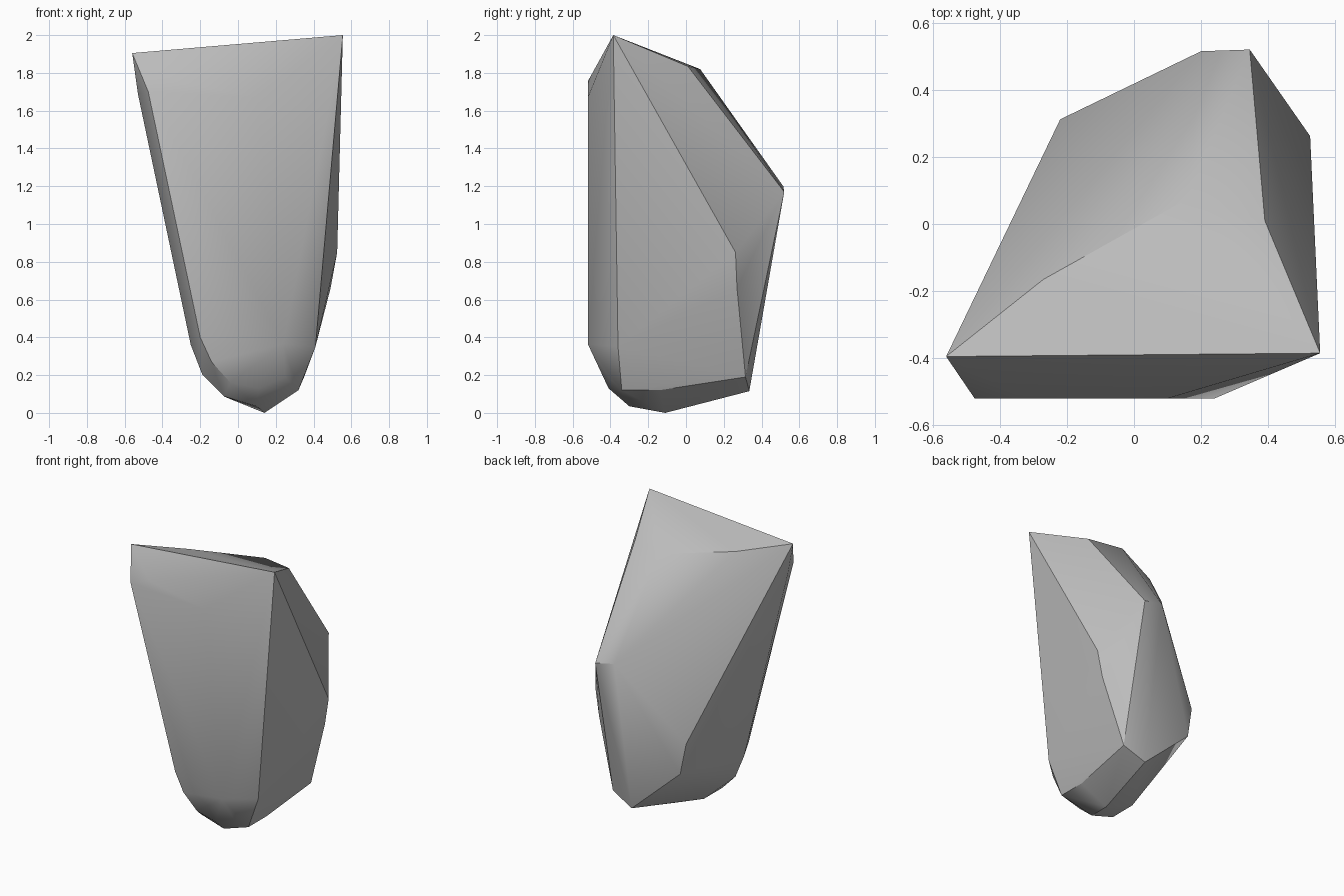
import bpy
import bmesh
from math import radians

# Remove the default cube
cube = bpy.data.objects.get("Cube")
if cube:
    bpy.data.objects.remove(cube, do_unlink=True)

# Stone colour
stone = bpy.data.materials.new("grey_stone")
stone.use_nodes = True
colour = (0.5, 0.5, 0.5, 1)
stone.diffuse_color = colour
stone.node_tree.nodes["Principled BSDF"].inputs["Base Color"].default_value = colour

# Corner points of the boulder, grouped by region
top = [(-.56, -.395, 1.905), (.555, -.385, 2), (.16, .075, 1.82),
       (-.27, -.165, 1.86), (.39, .01, 1.835)]
front = [(-.475, -.52, 1.7), (-.33, -.52, 1.755), (.1, -.52, 1.67),
         (.24, -.52, .365), (-.2, -.415, .4), (-.14, -.41, .27)]
back = [(.345, .52, 1.17), (.2, .515, 1.2), (-.22, .312, .67), (-.18, .322, .45)]
sides = [(.525, .262, .85), (.49, .27, .66), (.41, -.36, .35),
         (-.53, -.38, 1.69), (-.25, -.29, .36), (-.19, -.28, .205)]
base = [(.35, .315, .19), (.19, .335, .115), (.32, -.34, .12), (.32, -.14, .12),
        (.14, -.11, 0), (.1, -.3, .035), (-.07, -.1, .085), (-.075, -.3, .088),
        (.11, -.41, .13), (-.04, -.4, .16), (.25, -.41, .19)]

# Wrap the points in a convex skin
bm = bmesh.new()
for point in top + front + back + sides + base:
    bm.verts.new(point)
hull = bmesh.ops.convex_hull(bm, input=bm.verts)
loose = {v for v in hull["geom_interior"] + hull["geom_unused"]
         if isinstance(v, bmesh.types.BMVert)}
bmesh.ops.delete(bm, geom=list(loose), context="VERTS")
bmesh.ops.recalc_face_normals(bm, faces=bm.faces)
mesh = bpy.data.meshes.new("boulder")
bm.to_mesh(mesh)
bm.free()
mesh.materials.append(stone)

# Place it with soft shading and crisp main ridges
boulder = bpy.data.objects.new("boulder", mesh)
bpy.context.collection.objects.link(boulder)
bpy.context.view_layer.objects.active = boulder
boulder.select_set(True)
bpy.ops.object.shade_smooth_by_angle(angle=radians(30))
